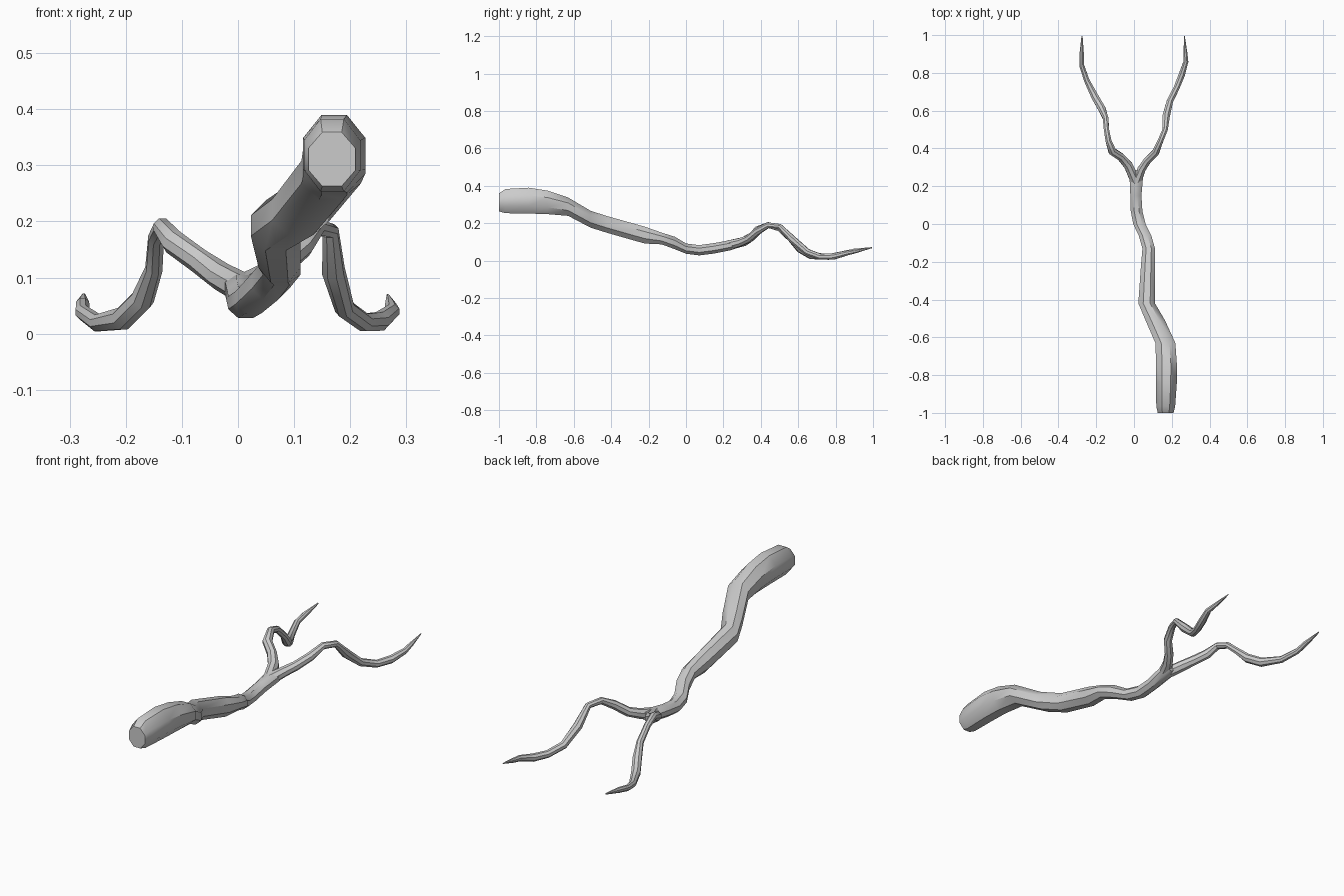
import bpy, bmesh, math
from mathutils import Vector

SIDES = 8
UP = Vector((0, 0, 1))


def ring(bm, centre, side, up, a, b):
    verts = []
    for i in range(SIDES):
        t = 2 * math.pi * (i + 0.5) / SIDES
        k = 1 / math.cos(math.pi / SIDES) * 0.98
        verts.append(bm.verts.new(centre + side * a * k * math.cos(t) + up * b * k * math.sin(t)))
    return verts


def skin(name, bm, rings):
    for r0, r1 in zip(rings, rings[1:]):
        for i in range(SIDES):
            j = (i + 1) % SIDES
            bm.faces.new((r0[i], r0[j], r1[j], r1[i]))
    bm.faces.new(rings[0])
    bm.faces.new(rings[-1])
    bmesh.ops.recalc_face_normals(bm, faces=bm.faces[:])
    mesh = bpy.data.meshes.new(name)
    bm.to_mesh(mesh)
    bm.free()
    ob = bpy.data.objects.new(name, mesh)
    bpy.context.collection.objects.link(ob)
    bpy.ops.object.select_all(action='DESELECT')
    ob.select_set(True)
    bpy.context.view_layer.objects.active = ob
    bpy.ops.object.shade_smooth_by_angle(angle=math.radians(40))


def branch(name, path):
    bm = bmesh.new()
    pts = [Vector(p[:3]) for p in path]
    rings = []
    for i, p in enumerate(pts):
        tan = (pts[min(i + 1, len(pts) - 1)] - pts[max(i - 1, 0)]).normalized()
        side = tan.cross(UP).normalized()
        rings.append(ring(bm, p, side, side.cross(tan), path[i][3], path[i][3]))
    skin(name, bm, rings)


# handle / trunk: y, x range, z range of each cross-section
sections = [
    (-1.00, .125, .210, .262, .360), (-.965, .117, .219, .252, .384),
    (-.84, .115, .228, .250, .391), (-.74, .116, .228, .247, .375),
    (-.63, .112, .220, .238, .338), (-.51, .060, .165, .175, .267),
    (-.42, .022, .112, .147, .238), (-.22, .036, .112, .090, .182),
    (-.13, .044, .112, .086, .150), (-.06, .024, .092, .060, .128),
    (.00, -.005, .062, .036, .092), (.07, -.018, .045, .027, .083),
    (.15, -.020, .040, .037, .094), (.24, -.024, .048, .055, .110),
    (.285, .000, .034, .070, .108)]
bm = bmesh.new()
skin("trunk", bm, [
    ring(bm, Vector(((x0 + x1) / 2, y, (z0 + z1) / 2)), Vector((1, 0, 0)), UP, (x1 - x0) / 2, (z1 - z0) / 2)
    for y, x0, x1, z0, z1 in sections])

# fork tines: x, y, z, radius along each path
branch("left_branch", [
    (.010, .22, .080, .026), (-.030, .31, .102, .024), (-.070, .355, .130, .021),
    (-.115, .385, .163, .021), (-.135, .44, .190, .016), (-.146, .50, .170, .014),
    (-.150, .56, .115, .015), (-.170, .61, .062, .020), (-.205, .67, .027, .020),
    (-.250, .76, .019, .015), (-.277, .84, .038, .013), (-.277, .90, .052, .012),
    (-.275, .995, .069, .003)])
branch("right_branch", [
    (.012, .22, .080, .026), (.040, .29, .098, .022), (.070, .335, .116, .020),
    (.115, .38, .155, .019), (.140, .44, .190, .015), (.165, .50, .183, .014),
    (.170, .57, .112, .020), (.190, .65, .045, .017), (.225, .72, .020, .016),
    (.253, .79, .022, .017), (.275, .86, .040, .013), (.272, .91, .050, .010),
    (.267, .995, .069, .002)])
